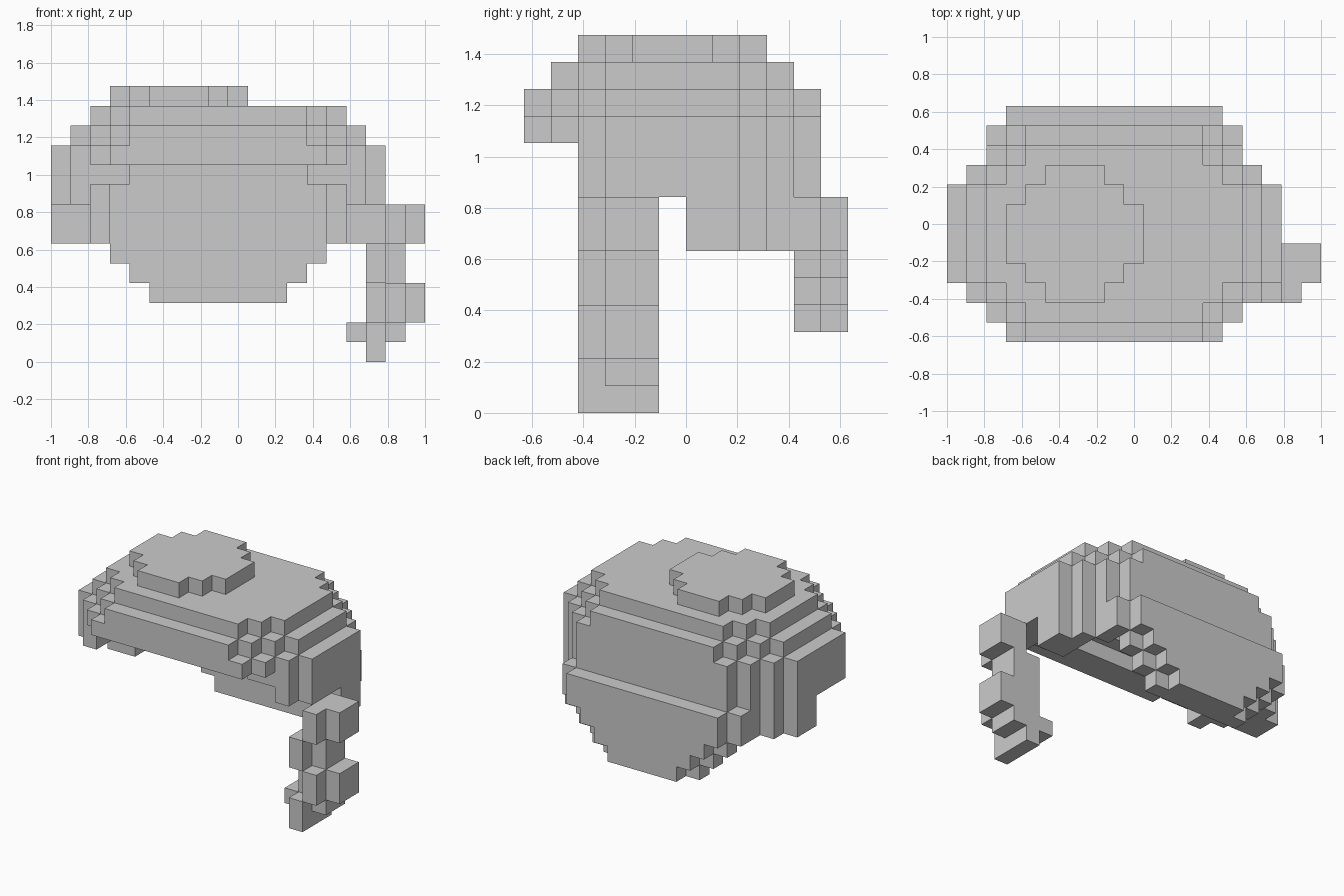
import bpy, bmesh
from mathutils import Vector

if "Cube" in bpy.data.objects:
    bpy.data.objects.remove(bpy.data.objects["Cube"])

V = 2 / 19                                   # block size
ORIGIN = Vector((-1, -6 * V, 0))


def box(x0, x1, y0, y1, z0, z1):
    """Set of grid cells filling a box."""
    return {(x, y, z) for x in range(x0, x1) for y in range(y0, y1) for z in range(z0, z1)}


def tier(x0, x1, y0, y1, z0, z1, steps):
    """Slab whose corners are cut in single-block stairs."""
    cells = set()
    for s in range(steps):
        cells |= box(x0 + s, x1 - s, y0 - s, y1 + s, z0, z1)
    return cells


parts = {}

# Raised patch on top, and the stepped crown
parts["top_patch"] = tier(3, 10, 4, 7, 13, 14, 3)
crown = tier(2, 15, 3, 8, 12, 13, 3)
crown |= tier(1, 16, 3, 8, 11, 12, 4) - box(3, 14, 3, 9, 11, 12)
parts["crown"] = crown

# Band round the head: full ring with fringe, open front below it
ring = tier(0, 17, 3, 8, 6, 11, 4)
cavity = box(2, 15, 2, 10, 6, 11) - box(2, 3, 9, 10, 6, 11) - box(14, 15, 9, 10, 6, 11)
shell = ring - cavity
parts["fringe"] = {c for c in shell if c[2] == 10 and c[1] < 2}
parts["fringe_corners"] = box(2, 4, 2, 3, 9, 11) | box(13, 15, 2, 3, 9, 11)
sides = {c for c in shell if c[1] >= 2 and (c[2] >= 8 or c[1] >= 6)}
parts["side_hair"] = {c for c in sides if c[1] < 10}
parts["back_hair"] = {c for c in sides if c[1] >= 10} | box(2, 15, 10, 11, 6, 8)

# Nape: two layers tapering downwards
nape = box(3, 14, 11, 12, 6, 8)
for i, z in enumerate((5, 4, 3)):
    nape |= box(3 + i, 14 - i, 10, 11, z, z + 1)
    nape |= box(4 + i, 13 - i, 11, 12, z, z + 1)
parts["nape_hair"] = nape

# Braid hanging at one side
parts["side_braid"] = (
    box(17, 18, 2, 5, 6, 8) | box(18, 19, 3, 5, 6, 8)
    | box(16, 17, 2, 5, 4, 6) | box(17, 18, 3, 5, 4, 6)
    | box(16, 17, 3, 5, 2, 4) | box(17, 18, 2, 5, 2, 4) | box(18, 19, 3, 5, 2, 4)
    | box(15, 18, 3, 5, 1, 2) | box(16, 17, 2, 5, 1, 2)
    | box(16, 17, 2, 5, 0, 1))

occupied = set().union(*parts.values())


def build(name, cells):
    """Make a mesh of the exposed block faces only."""
    bm = bmesh.new()
    for c in cells:
        for axis in range(3):
            for side in (0, 1):
                n = list(c)
                n[axis] += 2 * side - 1
                if tuple(n) in occupied:
                    continue
                u, w = (axis + 1) % 3, (axis + 2) % 3
                quad = []
                for du, dw in ((0, 0), (1, 0), (1, 1), (0, 1)):
                    p = list(c)
                    p[axis] += side
                    p[u] += du
                    p[w] += dw
                    quad.append(bm.verts.new(ORIGIN + Vector(p) * V))
                bm.faces.new(quad if side else quad[::-1])
    bmesh.ops.remove_doubles(bm, verts=bm.verts, dist=V * 0.01)
    bmesh.ops.dissolve_limit(bm, angle_limit=0.01, verts=bm.verts, edges=bm.edges)
    mesh = bpy.data.meshes.new(name)
    bm.to_mesh(mesh)
    bm.free()
    bpy.context.collection.objects.link(bpy.data.objects.new(name, mesh))


for part_name, part_cells in parts.items():
    build(part_name, part_cells)
